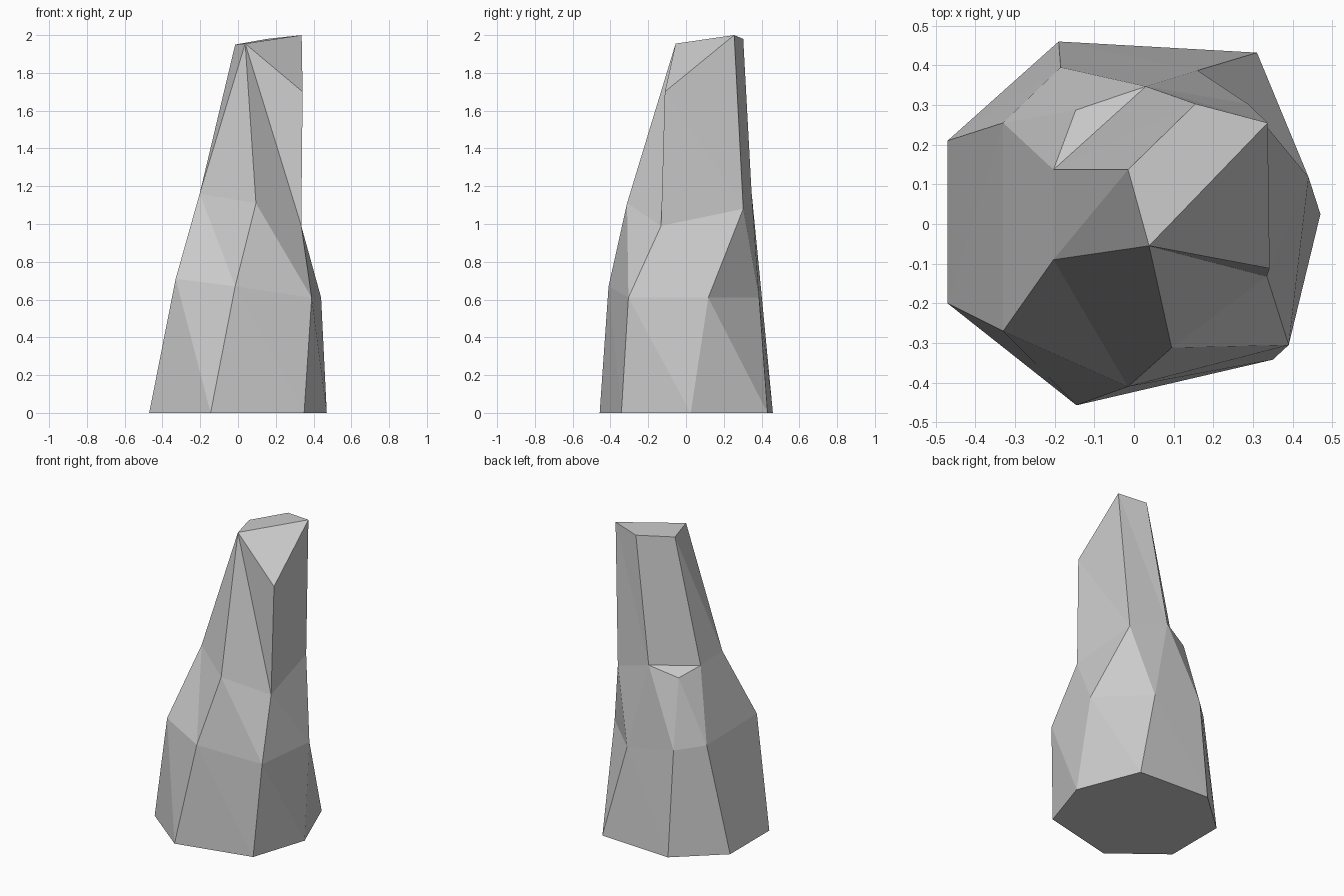
import bpy, bmesh

if "Cube" in bpy.data.objects:
    bpy.data.objects.remove(bpy.data.objects["Cube"])

bm = bmesh.new()

def ring(points):
    return [bm.verts.new(p) for p in points]

def band(low, high):
    # faceted wall between two rings, skipping collapsed triangles
    n = len(low)
    for i in range(n):
        j = (i + 1) % n
        for tri in ((low[i], low[j], high[i]), (low[j], high[j], high[i])):
            if len(set(tri)) == 3:
                bm.faces.new(tri)

# seven-sided cross-sections, counterclockwise from the back left
base = ring([(-.47, .21, 0), (-.47, -.20, 0), (-.145, -.457, 0), (.35, -.342, 0),
             (.47, .025, 0), (.31, .432, 0), (-.19, .46, 0)])
waist = ring([(-.33, .255, .70), (-.33, -.27, .71), (-.015, -.41, .67), (.39, -.305, .61),
              (.44, .118, .61), (.16, .387, .61), (-.185, .395, .68)])
shoulder = ring([(-.203, .137, 1.15), (-.203, -.09, 1.16), (.095, -.312, 1.11), (.335, -.132, .99),
                 (.287, .303, 1.08), (.03, .347, 1.17), (-.147, .287, 1.11)])
a, p, d, e, f = ring([(-.015, .137, 1.95), (.038, -.055, 1.955), (.342, -.112, 1.70),
                      (.337, .255, 2.0), (.155, .303, 1.98)])

# lower body, ledge at the back left, and the narrower spire
band(base, waist)
band(waist, shoulder)
bm.faces.new((shoulder[5], shoulder[6], shoulder[0]))
band(shoulder[:6], [a, p, p, d, e, f])

# underside and chipped top
bm.faces.new(base[::-1])
bm.faces.new((a, p, e, f))
bm.faces.new((p, d, e))
bmesh.ops.recalc_face_normals(bm, faces=bm.faces)

mesh = bpy.data.meshes.new("rock_pillar")
bm.to_mesh(mesh)
bm.free()
bpy.context.collection.objects.link(bpy.data.objects.new("rock_pillar", mesh))
